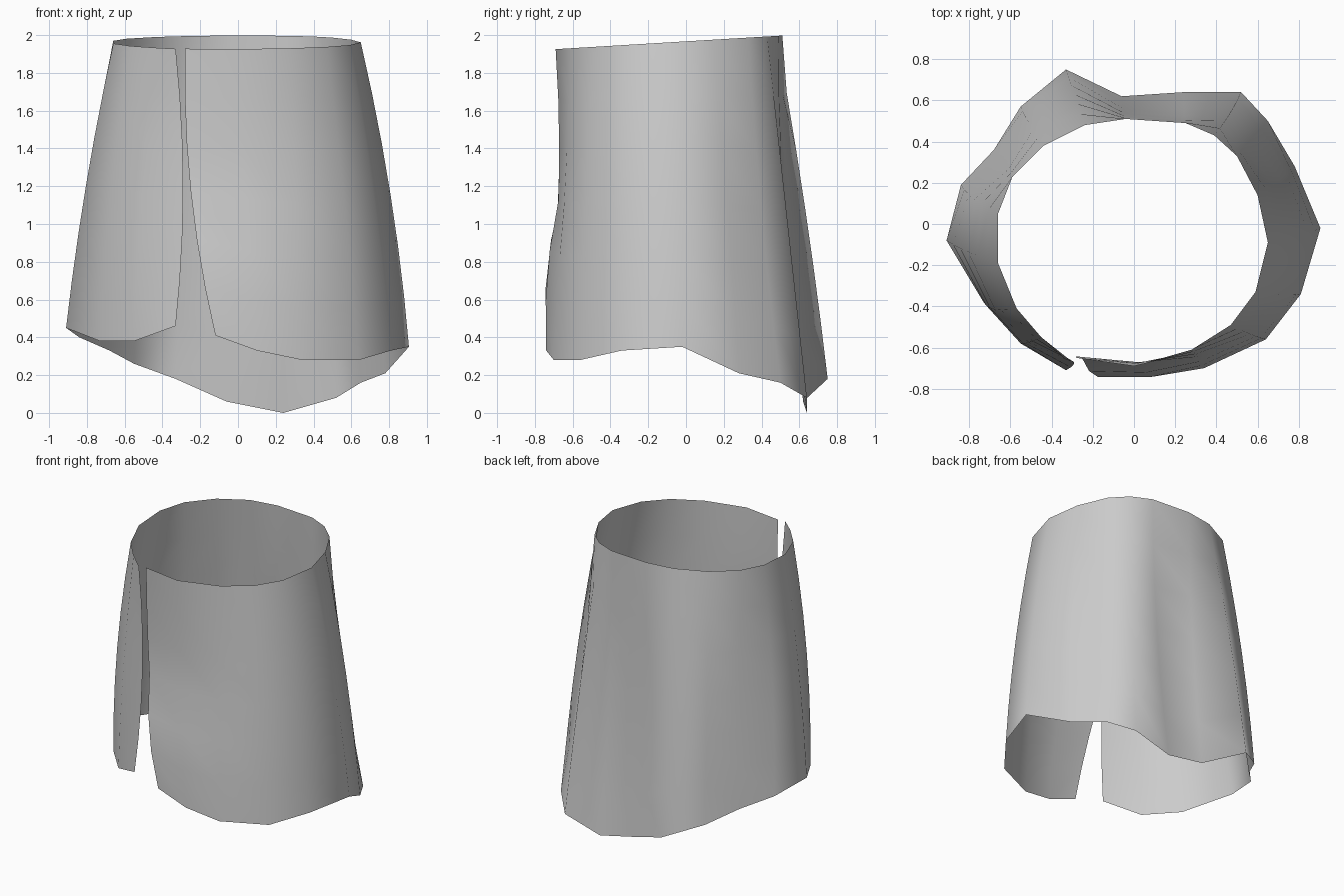
import bpy
import bmesh
from mathutils import Vector

default_cube = bpy.data.objects.get("Cube")
if default_cube:
    bpy.data.objects.remove(default_cube, do_unlink=True)

# Waist outline, running round from one side of the front slit to the other
waist = [(-.28, -.65), (0, -.69), (.28, -.61), (.47, -.49), (.59, -.33),
         (.65, -.09), (.6, .14), (.5, .33), (.39, .43), (.25, .49),
         (-.04, .51), (-.24, .48), (-.44, .38), (-.59, .23), (-.66, .05),
         (-.66, -.19), (-.57, -.41), (-.45, -.55), (-.33, -.66)]

# Wavy, folded hem in the same order
hem = [(-.12, -.74, .41), (.1, -.74, .33), (.34, -.7, .28), (.64, -.56, .28),
       (.81, -.34, .33), (.905, -.02, .35), (.78, .28, .21), (.65, .5, .16),
       (.52, .64, .08), (.24, .64, 0), (-.06, .62, .06), (-.33, .75, .18),
       (-.55, .57, .26), (-.68, .36, .33), (-.84, .19, .4), (-.91, -.08, .45),
       (-.73, -.38, .38), (-.55, -.58, .38), (-.33, -.71, .46)]

# Sideways push of each column halfway down, making the ridges and valleys
drape = [(-.05, .04), (-.01, .04), (0, .01), (.01, -.01), (.02, -.01),
         (.03, 0), (.02, .01), (-.02, -.015), (.01, 0), (0, -.04),
         (0, -.025), (-.005, .015), (-.015, .015), (.01, -.01), (-.025, 0),
         (-.02, 0), (-.025, -.02), (-.01, -.01), (.04, .01)]

# Forward kick of the front panel beside the slit, low down
kick = {0: .06, 1: .05, 2: .01}


def waist_height(y):
    """The waistline rises gently toward the back."""
    return 1.967 + .06 * y


def column_point(column, t):
    """Point on one vertical column, from the waist (t = 0) to the hem (t = 1)."""
    x, y = waist[column]
    top = Vector((x, y, waist_height(y)))
    swell = 4 * t * (1 - t)
    low_bump = max(0, 1 - abs(t - .75) * 4)
    point = top.lerp(Vector(hem[column]), t)
    point += Vector((*drape[column], 0)) * swell
    point.y -= kick.get(column, 0) * low_bump
    return point


def build_material(name, color):
    material = bpy.data.materials.new(name)
    material.use_nodes = True
    material.diffuse_color = color
    shader = material.node_tree.nodes["Principled BSDF"]
    shader.inputs["Base Color"].default_value = color
    return material


def build_wrap(name, material, rows):
    """Loft an open, single-layer sheet between the waist and the hem."""
    bm = bmesh.new()
    grid = [[bm.verts.new(column_point(column, row / rows))
             for row in range(rows + 1)] for column in range(len(waist))]
    for left, right in zip(grid, grid[1:]):
        for row in range(rows):
            face = bm.faces.new((left[row], left[row + 1],
                                 right[row + 1], right[row]))
            face.smooth = True
    mesh = bpy.data.meshes.new(name)
    bm.to_mesh(mesh)
    bm.free()
    mesh.materials.append(material)
    wrap = bpy.data.objects.new(name, mesh)
    bpy.context.collection.objects.link(wrap)
    return wrap


# Plain cloth skirt with a front slit
cloth = build_material("light grey cloth", (.6, .6, .6, 1))
build_wrap("wrap_skirt", cloth, rows=6)
